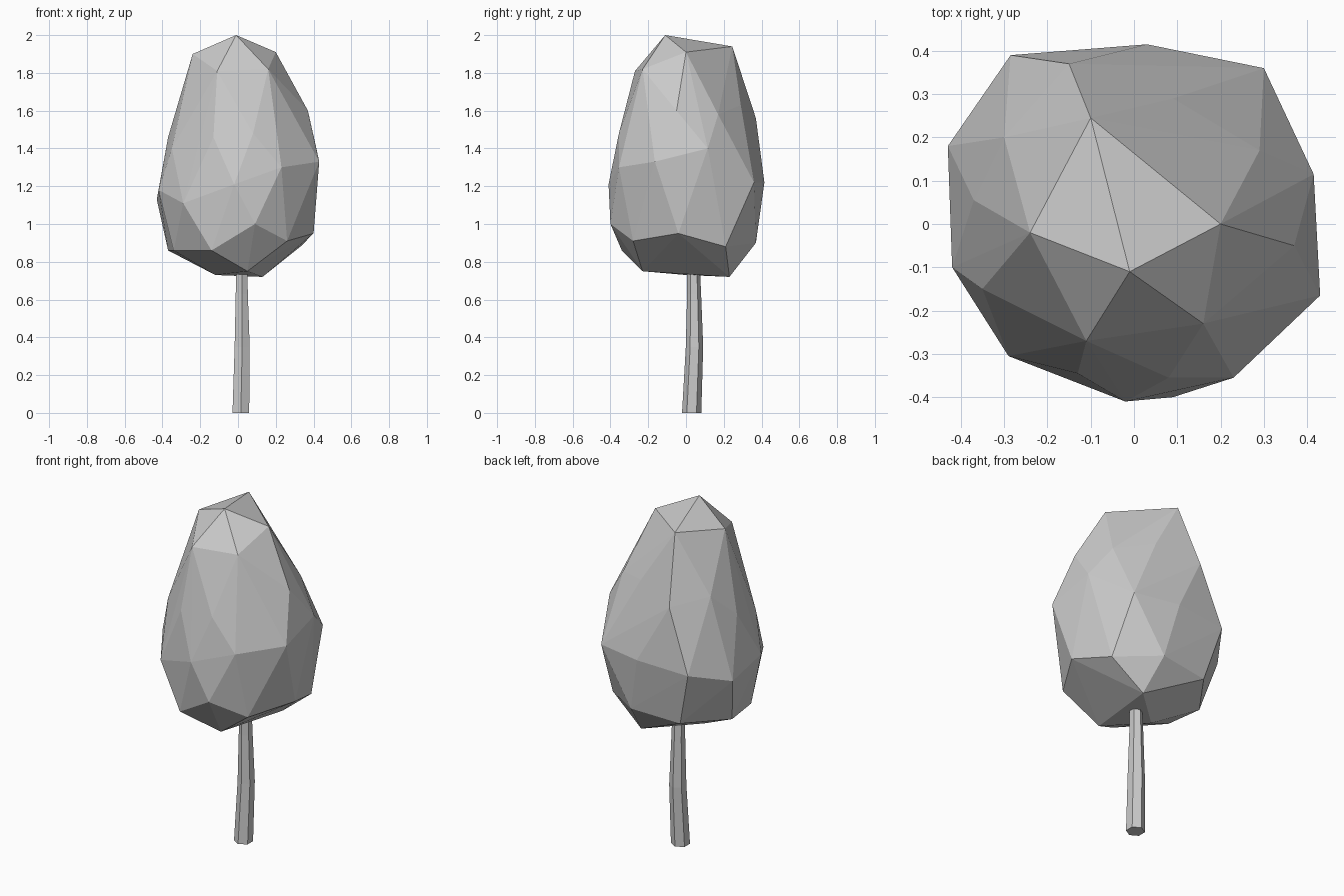
import bpy
import bmesh
import math
from mathutils import Vector

default_cube = bpy.data.objects.get("Cube")
if default_cube:
    bpy.data.objects.remove(default_cube, do_unlink=True)


def make_material(name, colour):
    material = bpy.data.materials.new(name)
    material.use_nodes = True
    material.diffuse_color = colour
    shader = next(n for n in material.node_tree.nodes if n.type == "BSDF_PRINCIPLED")
    shader.inputs["Base Color"].default_value = colour
    return material


def finish_object(name, bm, material):
    bmesh.ops.recalc_face_normals(bm, faces=bm.faces)
    mesh = bpy.data.meshes.new(name)
    bm.to_mesh(mesh)
    bm.free()
    mesh.materials.append(material)
    mesh.shade_flat()
    part = bpy.data.objects.new(name, mesh)
    bpy.context.scene.collection.objects.link(part)
    return part


def faceted_hull(name, tiers, material):
    """Stretch a faceted skin over tiers of corner points."""
    bm = bmesh.new()
    for tier in tiers:
        for corner in tier:
            bm.verts.new(corner)
    result = bmesh.ops.convex_hull(bm, input=bm.verts[:])
    loose = {g for g in result["geom_interior"] + result["geom_unused"]
             if isinstance(g, bmesh.types.BMVert)}
    bmesh.ops.delete(bm, geom=list(loose), context="VERTS")
    return finish_object(name, bm, material)


def bent_prism(name, stations, sides, material):
    """Loft a many-sided stem through stations of centre and radius."""
    bm = bmesh.new()
    rings = []
    for x, y, z, radius in stations:
        ring = []
        for i in range(sides):
            angle = math.tau * i / sides + math.pi / 2
            offset = Vector((math.cos(angle), math.sin(angle), 0)) * radius
            ring.append(bm.verts.new(Vector((x, y, z)) + offset))
        rings.append(ring)
    for lower, upper in zip(rings, rings[1:]):
        for i in range(sides):
            j = (i + 1) % sides
            bm.faces.new((lower[i], lower[j], upper[j], upper[i]))
    bm.faces.new(rings[0][::-1])
    bm.faces.new(rings[-1])
    return finish_object(name, bm, material)


plain_grey = make_material("plain grey", (0.6, 0.6, 0.6, 1))

# Foliage: irregular faceted crown, described tier by tier
crown_top = [(-.01, -.11, 2), (-.24, -.02, 1.9), (.2, 0, 1.91), (-.1, .245, 1.94)]
shoulder = [(-.11, -.27, 1.81), (.16, -.23, 1.82), (.37, -.05, 1.6),
            (.29, .17, 1.58), (.09, .29, 1.63), (-.15, .37, 1.56),
            (-.3, .2, 1.6), (-.37, .055, 1.46)]
waist = [(-.35, -.15, 1.4), (-.13, -.345, 1.46), (.08, -.355, 1.48),
         (.23, -.355, 1.3), (.43, -.165, 1.33), (.415, .115, 1.4),
         (.3, .36, 1.22), (.03, .415, 1.22), (-.285, .39, 1.2),
         (-.43, .18, 1.13), (-.42, -.1, 1.18), (-.29, -.305, 1.11),
         (-.02, -.41, 1.21), (.09, -.4, 1)]
skirt = [(-.14, -.34, .86), (.26, -.28, .91), (.4, -.04, .95), (.33, .21, .88),
         (.1, .37, .9), (-.2, .34, .88), (-.37, .1, .86), (-.34, -.12, .86)]
underside = [(.05, -.23, .75), (.13, .23, .72), (-.12, 0, .73)]
faceted_hull("foliage", [crown_top, shoulder, waist, skirt, underside], plain_grey)

# Trunk: slim six-sided stem with a slight bend
bent_prism("trunk", [(.015, .03, 0, .051), (.022, .045, .35, .046),
                     (.02, .043, .63, .037), (.02, .035, .95, .03)], 6, plain_grey)
